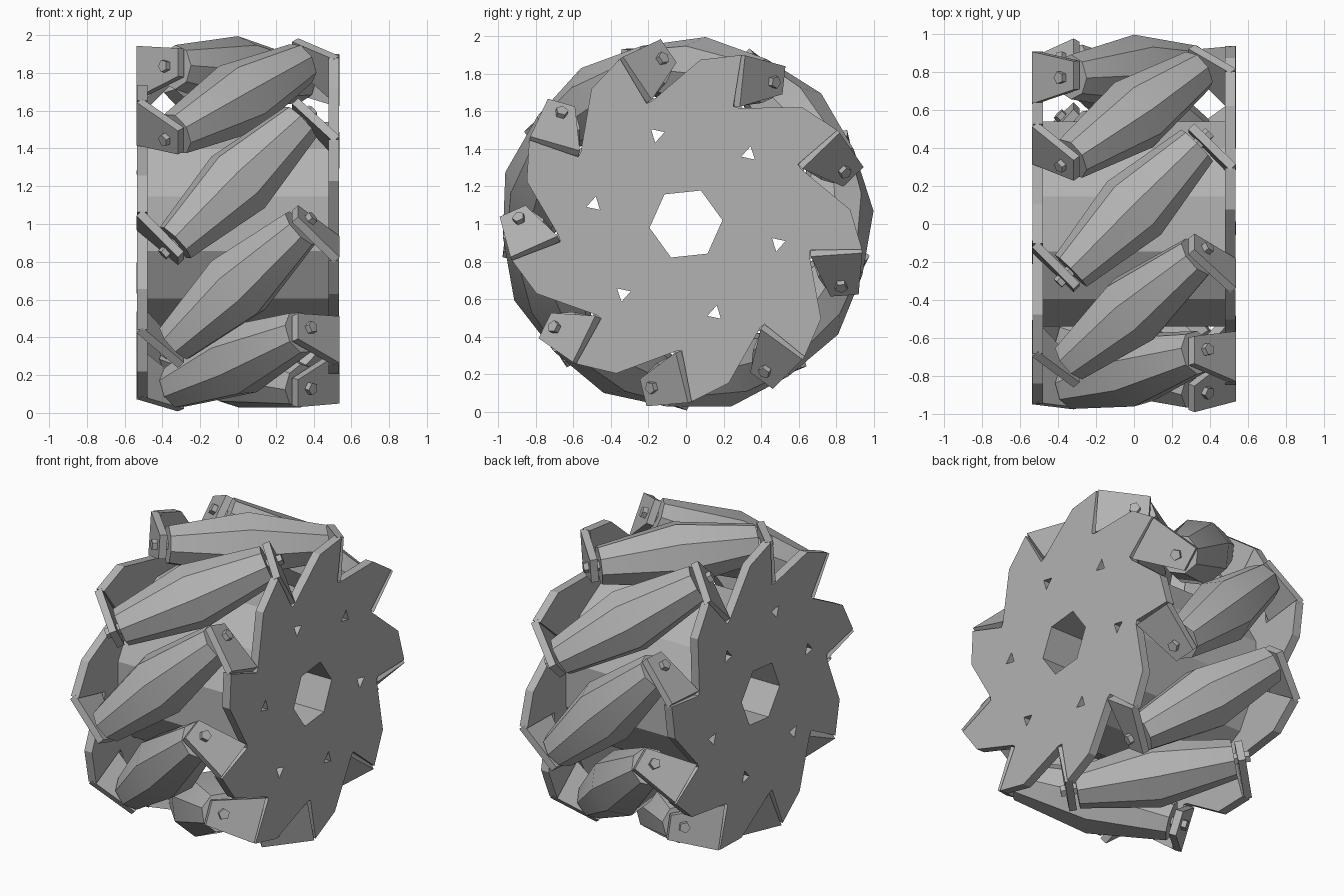
import bpy, bmesh
from math import sin, cos, radians, pi
from mathutils import Matrix, Vector

if "Cube" in bpy.data.objects:
    bpy.data.objects.remove(bpy.data.objects["Cube"], do_unlink=True)

COUNT = 9
STEP = 2 * pi / COUNT
START = radians(44)

grey = bpy.data.materials.new("grey metal")
grey.use_nodes = True
colour = (0.45, 0.45, 0.45, 1)
grey.diffuse_color = colour
grey.node_tree.nodes["Principled BSDF"].inputs["Base Color"].default_value = colour


def loft(name, rings):
    """Closed mesh through rings given as (x, [(y, z), ...])."""
    bm = bmesh.new()
    loops = [[bm.verts.new((x, y, z)) for y, z in pts] for x, pts in rings]
    n = len(loops[0])
    for a, b in zip(loops, loops[1:]):
        for i in range(n):
            j = (i + 1) % n
            bm.faces.new((a[i], a[j], b[j], b[i]))
    bm.faces.new(loops[0][::-1])
    bm.faces.new(loops[-1])
    bmesh.ops.recalc_face_normals(bm, faces=bm.faces)
    mesh = bpy.data.meshes.new(name)
    bm.to_mesh(mesh)
    bm.free()
    mesh.materials.append(grey)
    return mesh


def ring(r, n, turn=0.0, y=0.0, z=0.0):
    return [(y + r * cos(turn + 2 * pi * i / n), z + r * sin(turn + 2 * pi * i / n)) for i in range(n)]


def place(name, mesh, matrix):
    ob = bpy.data.objects.new(name, mesh)
    bpy.context.collection.objects.link(ob)
    ob.matrix_world = matrix
    return ob


def select(obs):
    bpy.ops.object.select_all(action='DESELECT')
    for ob in obs:
        ob.select_set(True)
    bpy.context.view_layer.objects.active = obs[0]


# Frames: local x is the wheel axis, y runs around the rim, z points outward
hub = Matrix.Translation((0, 0, 1))
flip = Matrix.Rotation(pi, 4, 'Z')
skew = Matrix.Rotation(pi / 4, 4, 'Z')


def station(i):
    return hub @ Matrix.Rotation(START + i * STEP - pi / 2, 4, 'X')


# Toothed side plates: one tooth outline repeated round the rim
tooth = [(0.185, 0.65), (0.2, 0.925), (-0.015, 0.877), (-0.25, 0.63)]
outline = []
for i in range(COUNT):
    a = i * STEP
    outline += [(y * cos(a) - z * sin(a), y * sin(a) + z * cos(a)) for y, z in tooth]
plate_mesh = loft("side_plate", [(0.48, outline), (0.535, outline)])
left_plate = place("left_plate", plate_mesh, station(0))
right_plate = place("right_plate", plate_mesh.copy(), station(0) @ flip)

# Central drum
drum = place("drum", loft("drum", [(-0.482, ring(0.56, 12, 0.26)), (0.482, ring(0.56, 12, 0.26))]), hub)

# Hexagonal bore and six small triangular through holes
holes = [ring(0.195, 6, radians(66))]
for i in range(6):
    a = radians(48 + 60 * i)
    holes.append(ring(0.043, 3, a + pi / 6, 0.5 * cos(a), 0.5 * sin(a)))
cutters = [place("hole_cutter", loft("hole_cutter", [(-0.7, h), (0.7, h)]), hub) for h in holes]
select(cutters)
bpy.ops.object.join()
cutter = bpy.context.view_layer.objects.active
for ob in (left_plate, right_plate, drum):
    select([ob])
    mod = ob.modifiers.new("holes", 'BOOLEAN')
    mod.operation = 'DIFFERENCE'
    mod.solver = 'EXACT'
    mod.object = cutter
    bpy.ops.object.modifier_apply(modifier=mod.name)
bpy.data.objects.remove(cutter, do_unlink=True)

# Barrel rollers, axles and bent tabs
roller_mesh = loft("roller", [(-0.47, ring(0.118, 8)), (0, ring(0.2, 8)), (0.47, ring(0.118, 8))])
axle_mesh = loft("axle", [(-0.565, ring(0.034, 5)), (0.565, ring(0.034, 5))])
tab_outline = [(-0.225, 0.65), (0.085, 0.74), (0.085, 0.89), (-0.225, 0.925)]
tab_mesh = loft("tab", [(0.49, tab_outline), (0.535, tab_outline)])

rollers = []
for i in range(COUNT):
    frame = station(i)
    axis = frame @ Matrix.Translation((0, 0, 0.8)) @ skew
    rollers.append(place(f"roller_{i + 1}", roller_mesh, axis))
    place(f"axle_{i + 1}", axle_mesh, axis)
    place(f"left_tab_{i + 1}", tab_mesh, frame @ skew)
    place(f"right_tab_{i + 1}", tab_mesh, frame @ flip @ skew)

# Soften the barrel rollers along their length
select(rollers[:1])
bpy.ops.object.shade_smooth_by_angle(angle=radians(35))
